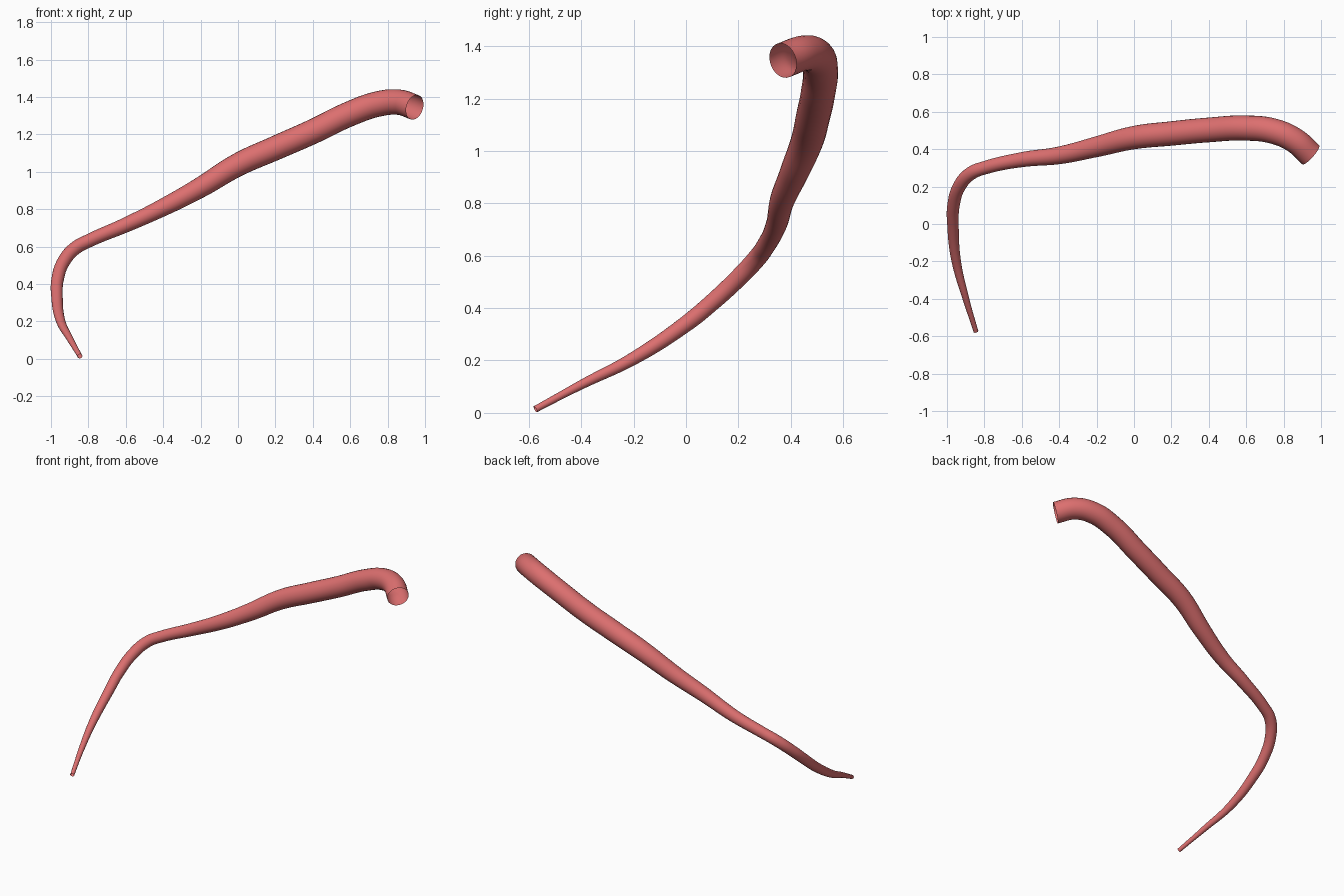
import bpy

if "Cube" in bpy.data.objects:
    bpy.data.objects.remove(bpy.data.objects["Cube"])

# Centre line of the tapered tube: x, y, z, radius (thin tip to thick end)
path = [
    (-0.845, -0.575, 0.014, 0.013), (-0.90, -0.395, 0.110, 0.018),
    (-0.95, -0.20, 0.208, 0.025), (-0.968, 0.0, 0.340, 0.031),
    (-0.965, 0.10, 0.422, 0.033), (-0.932, 0.205, 0.520, 0.035),
    (-0.87, 0.272, 0.592, 0.036), (-0.79, 0.303, 0.635, 0.036),
    (-0.60, 0.344, 0.716, 0.040), (-0.40, 0.367, 0.810, 0.047),
    (-0.20, 0.413, 0.917, 0.055), (0.0, 0.462, 1.038, 0.062),
    (0.20, 0.484, 1.127, 0.065), (0.40, 0.503, 1.215, 0.066),
    (0.60, 0.513, 1.311, 0.067), (0.75, 0.495, 1.363, 0.068),
    (0.86, 0.446, 1.372, 0.068), (0.945, 0.37, 1.345, 0.068),
]

# Smooth open-ended tube swept along the path
curve = bpy.data.curves.new("tapered_tube", 'CURVE')
curve.dimensions = '3D'
curve.bevel_depth = 1.0
curve.bevel_resolution = 10
curve.resolution_u = 10
curve.use_fill_caps = False
spline = curve.splines.new('BEZIER')
spline.bezier_points.add(len(path) - 1)
spline.radius_interpolation = 'CARDINAL'
for p, (x, y, z, r) in zip(spline.bezier_points, path):
    p.co = (x, y, z)
    p.radius = r
    p.handle_left_type = p.handle_right_type = 'AUTO'

tube = bpy.data.objects.new("tapered_tube", curve)
bpy.context.collection.objects.link(tube)
bpy.context.view_layer.objects.active = tube
tube.select_set(True)
bpy.ops.object.convert(target='MESH')
tube = bpy.context.object
bpy.ops.object.shade_smooth()

# Red colour
mat = bpy.data.materials.new("soft_red")
mat.diffuse_color = (0.72, 0.16, 0.16, 1)
mat.use_nodes = True
mat.node_tree.nodes["Principled BSDF"].inputs["Base Color"].default_value = mat.diffuse_color
tube.data.materials.clear()
tube.data.materials.append(mat)
